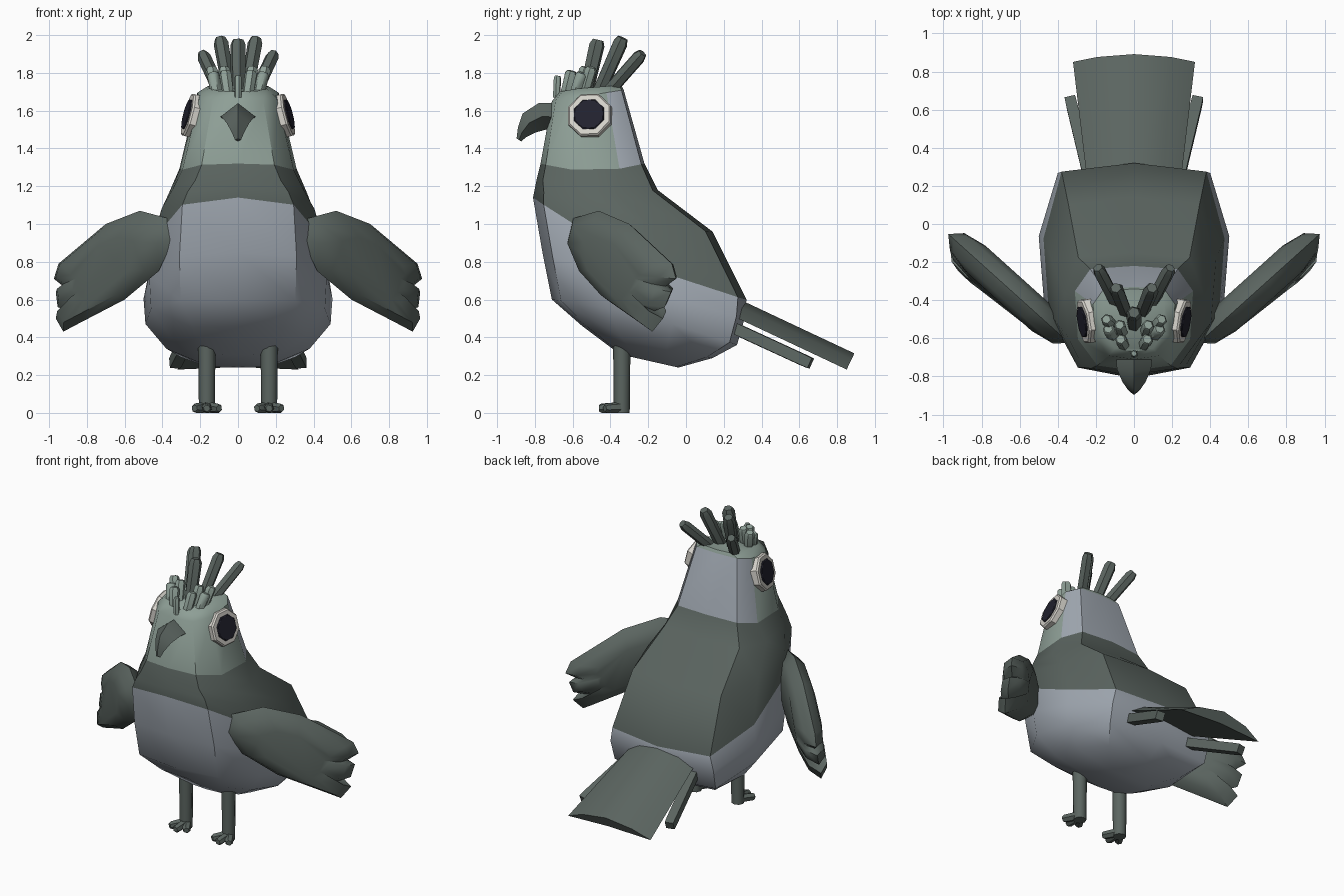
import bpy, bmesh, math
from mathutils import Vector

if "Cube" in bpy.data.objects:
    bpy.data.objects.remove(bpy.data.objects["Cube"])


def material(name, rgb):
    m = bpy.data.materials.new(name)
    m.diffuse_color = (*rgb, 1)
    m.use_nodes = True
    m.node_tree.nodes["Principled BSDF"].inputs["Base Color"].default_value = m.diffuse_color
    return m


DARK = material("dark_slate_green", (0.105, 0.13, 0.118))
HEAD = material("sage_green", (0.27, 0.345, 0.305))
PALE = material("pale_blue_grey", (0.36, 0.40, 0.45))
WHITE = material("eye_white", (0.68, 0.66, 0.61))
PUPIL = material("eye_dark", (0.016, 0.016, 0.028))


def finish(name, bm, mats, angle=40):
    bmesh.ops.recalc_face_normals(bm, faces=bm.faces[:])
    me = bpy.data.meshes.new(name)
    bm.to_mesh(me)
    bm.free()
    ob = bpy.data.objects.new(name, me)
    bpy.context.collection.objects.link(ob)
    for m in mats:
        me.materials.append(m)
    bpy.ops.object.select_all(action='DESELECT')
    ob.select_set(True)
    bpy.context.view_layer.objects.active = ob
    bpy.ops.object.shade_smooth_by_angle(angle=math.radians(angle))
    return ob


def loft(name, rings, mats, angle=40, rule=None):
    """Skin a list of closed rings and cap both ends; rule(ring, side) picks the material."""
    bm = bmesh.new()
    vs = [[bm.verts.new(p) for p in r] for r in rings]
    n = len(vs[0])
    for i in range(len(vs) - 1):
        for j in range(n):
            k = (j + 1) % n
            f = bm.faces.new((vs[i][j], vs[i][k], vs[i + 1][k], vs[i + 1][j]))
            f.material_index = rule(i, j) if rule else 0
    bm.faces.new(vs[0])
    last = bm.faces.new(vs[-1])
    last.material_index = rule(len(vs) - 2, 0) if rule else 0
    return finish(name, bm, mats, angle)


def rod(name, a, b, r0, r1, mat, sides=6, tip=0.7):
    """Tapered rod from a to b with a chamfered tip."""
    a, b = Vector(a), Vector(b)
    d = (b - a).normalized()
    u = d.orthogonal().normalized()
    v = d.cross(u)
    rings = []
    for t, r in ((0, r0), (0.9, r1), (1, r1 * tip)):
        c = a.lerp(b, t)
        rings.append([c + (u * math.cos(q) + v * math.sin(q)) * r
                      for q in (2 * math.pi * i / sides for i in range(sides))])
    return loft(name, rings, [mat], 50)


# Body: tilted rings fanning from the neck to the belly
HEAD_P = [(0, 0), (.05, .62), (.3, .95), (.76, 1), (.97, .74), (1, 0)]
BODY_P = [(0, 0), (.05, .62), (.3, .94), (.65, 1), (.96, .8), (1, 0)]


def body_ring(front, back, w, sag, prof):
    half = []
    for t, x in prof:
        y = front[0] + (back[0] - front[0]) * t
        z = front[1] + (back[1] - front[1]) * t + sag * math.sin(math.pi * t)
        half.append((x * w, y, z))
    return half + [(-x, y, z) for x, y, z in half[-2:0:-1]]


head_top = body_ring((-.67, 1.70), (-.34, 1.73), .16, .01, HEAD_P)
crown = body_ring((-.71, 1.65), (-.33, 1.71), .215, .0, HEAD_P)
jaw = body_ring((-.77, 1.32), (-.22, 1.32), .31, -.04, HEAD_P)
rings = [jaw,
         body_ring((-.79, 1.24), (-.15, 1.18), .365, -.04, BODY_P),
         body_ring((-.80, 1.19), (.14, .96), .43, -.05, BODY_P),
         body_ring((-.81, 1.14), (.32, .60), .475, -.07, BODY_P),
         body_ring((-.76, .85), (.31, .50), .50, -.02, BODY_P),
         body_ring((-.71, .60), (.27, .36), .49, .03, BODY_P),
         body_ring((-.55, .46), (.14, .29), .38, -.01, BODY_P),
         body_ring((-.35, .31), (-.04, .24), .20, 0, BODY_P)]
loft("body", rings, [DARK, PALE], 45, lambda i, j: 0 if i < 3 else 1)
# Head with a pale patch on the nape
loft("head", [jaw, crown, head_top], [HEAD, PALE], 40,
     lambda i, j: 1 if i == 0 and j in (3, 4, 5, 6) else 0)

# Hooked beak: diamond sections as (y, z, half width, half height, tilt)
beak = []
for y, z, w, h, lean in ((-.68, 1.565, .095, .075, 0), (-.76, 1.57, .09, .07, .02),
                         (-.83, 1.535, .06, .05, .035), (-.868, 1.485, .033, .025, .022),
                         (-.885, 1.445, .016, .008, .012)):
    beak.append([(0, y - lean, z + h), (w, y, z), (0, y + lean, z - h), (-w, y, z)])
loft("beak", beak, [DARK], 30)


# Eyes: octagonal white disc with a dark pupil plate
def disc(name, c, normal, r, thick, mat):
    n = Vector(normal).normalized()
    u = Vector((0, 1, 0)) - n * n.y
    u.normalize()
    v = n.cross(u)
    rings = []
    for d, s in ((-.04, 1), (thick * .5, 1), (thick, .93)):
        rings.append([Vector(c) + n * d + (u * math.cos(q) + v * math.sin(q)) * r * s
                      for q in (math.pi * (i + .5) / 4 for i in range(8))])
    return loft(name, rings, [mat], 30)


# Outline of one wing in the front plane, with three feather tips
WING = [(.34, .92), (.37, 1.03), (.52, 1.07), (.70, 1.0), (.95, .79), (.975, .71),
        (.925, .67), (.965, .64), (.955, .56), (.90, .54), (.965, .50), (.925, .43),
        (.84, .475), (.60, .60), (.42, .75)]


def wing_point(s, x, z, off):
    y = -.57 + .9 * (x - .4) + .3 * min(z - .7, 0)
    return (s * (x + .63 * off), y - .78 * off, z)


for s, side in ((1, "left"), (-1, "right")):
    normal = (s * .95, -.16, .25)
    c = Vector((s * .25, -.51, 1.575))
    disc(side + "_eye_white", c, normal, .123, .02, WHITE)
    disc(side + "_pupil", c + Vector(normal) * .02, normal, .086, .009, PUPIL)

    # Wing: domed on both faces
    layers = []
    for scale, off in ((.55, -.085), (.85, -.06), (1, 0), (.85, .06), (.55, .085)):
        layers.append([wing_point(s, .66 + (x - .66) * scale, .76 + (z - .76) * scale, off)
                       for x, z in WING])
    loft(side + "_wing", layers, [DARK], 50)

    # Leg and three toes
    rod(side + "_leg", (s * .165, -.34, .0), (s * .165, -.34, .40), .042, .046, DARK, 8, 1)
    for k, (tx, ty) in enumerate(((.10, -.43), (.165, -.46), (.23, -.43))):
        rod(f"{side}_toe_{k + 1}", (s * .165, -.325, .03), (s * tx, ty, .024),
            .03, .026, DARK, 6, .7)

    # Side tail feather
    rod(side + "_tail_feather", (s * .23, .22, .465), (s * .335, .66, .262),
        .042, .042, DARK, 4, .95)

    # Dark crest feathers
    rod(side + "_inner_crest", (s * .045, -.46, 1.70), (s * .095, -.335, 1.985),
        .036, .04, DARK)
    rod(side + "_outer_crest", (s * .09, -.42, 1.69), (s * .19, -.23, 1.905),
        .036, .036, DARK)
    # Short light crest feathers
    for k, (a, b) in enumerate((((.05, -.64, 1.67), (.07, -.605, 1.81)),
                                ((.06, -.57, 1.69), (.075, -.53, 1.83)),
                                ((.11, -.59, 1.68), (.135, -.55, 1.80)),
                                ((.11, -.54, 1.69), (.145, -.50, 1.83)))):
        rod(f"{side}_short_crest_{k + 1}", (s * a[0], *a[1:]), (s * b[0], *b[1:]),
            .03, .033, HEAD)

rod("middle_crest", (0, -.53, 1.69), (0, -.465, 1.975), .038, .042, DARK)
rod("front_crest", (0, -.685, 1.67), (0, -.68, 1.785), .02, .02, HEAD)

# Fan tail: arched slab sloping down and back
tail = []
for y, z, w in ((.20, .585, .24), (.87, .27, .32)):
    section = [(-1, -.045), (-.6, .015), (0, .05), (.6, .015), (1, -.045), (0, -.03)]
    tail.append([(x * w, y + .43 * h, z + .9 * h) for x, h in section])
loft("tail", tail, [DARK], 40)
